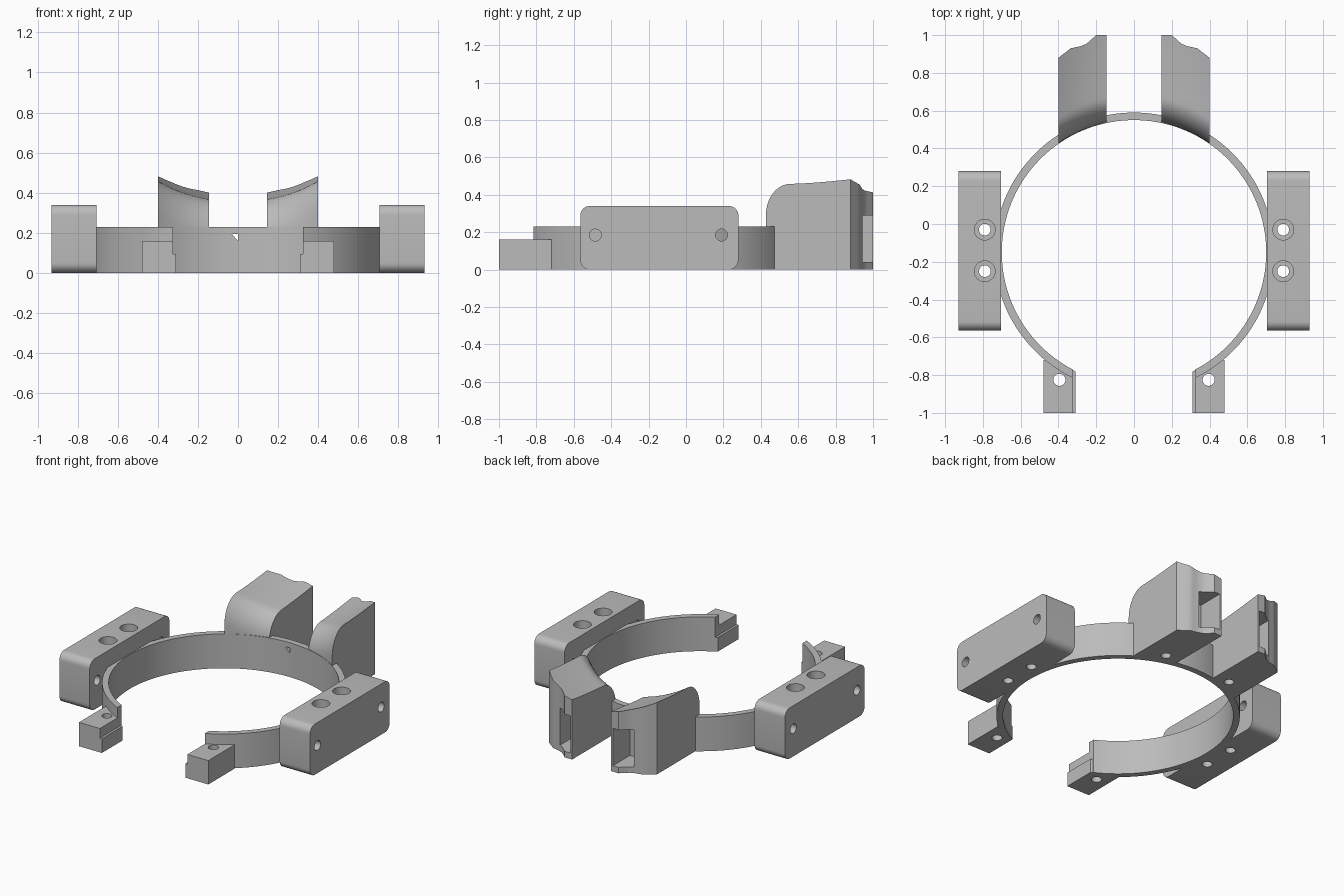
import bpy, bmesh, math
from mathutils import Matrix, Vector

if "Cube" in bpy.data.objects:
    bpy.data.objects.remove(bpy.data.objects["Cube"])

grey = bpy.data.materials.new("plain_grey")
grey.use_nodes = True
colour = (0.5, 0.5, 0.5, 1)
grey.diffuse_color = colour
grey.node_tree.nodes["Principled BSDF"].inputs["Base Color"].default_value = colour

CENTRE_Y, BORE, RIM, RING_H = -0.15, 0.70, 0.74, 0.23
END_X = 0.325


def to_object(name, bm):
    bmesh.ops.recalc_face_normals(bm, faces=bm.faces)
    mesh = bpy.data.meshes.new(name)
    bm.to_mesh(mesh)
    bm.free()
    obj = bpy.data.objects.new(name, mesh)
    bpy.context.collection.objects.link(obj)
    return obj


def loft(name, sections):
    """Skin a row of equal-length closed sections and cap both ends."""
    bm = bmesh.new()
    rows = [[bm.verts.new(p) for p in s] for s in sections]
    for a, b in zip(rows, rows[1:]):
        for i in range(len(a)):
            j = (i + 1) % len(a)
            bm.faces.new((a[i], a[j], b[j], b[i]))
    bm.faces.new(rows[0])
    bm.faces.new(rows[-1])
    return to_object(name, bm)


def box(name, lo, hi, bevel=0):
    bm = bmesh.new()
    lo, hi = Vector(lo), Vector(hi)
    bmesh.ops.create_cube(bm, size=1, matrix=Matrix.Translation((lo + hi) / 2)
                          @ Matrix.Diagonal((hi - lo).to_4d()))
    if bevel:
        edges = [e for e in bm.edges
                 if abs(e.verts[0].co.x - e.verts[1].co.x) > 0.01]
        bmesh.ops.bevel(bm, geom=edges, offset=bevel, segments=8,
                        profile=0.5, affect="EDGES")
    return to_object(name, bm)


def cylinder(at, radius, depth, along_x=False, segments=32):
    bm = bmesh.new()
    turn = Matrix.Rotation(math.pi / 2 if along_x else 0, 4, "Y")
    bmesh.ops.create_cone(bm, cap_ends=True, segments=segments, radius1=radius,
                          radius2=radius, depth=depth,
                          matrix=Matrix.Translation(at) @ turn)
    return to_object("cutter", bm)


def finish(obj, cutters=(), mirrored=True):
    """Cut, mirror, colour and shade one part."""
    for c in cutters:
        c.hide_render = True
        m = obj.modifiers.new("cut", "BOOLEAN")
        m.operation, m.solver, m.object = "DIFFERENCE", "EXACT", c
    if mirrored:
        m = obj.modifiers.new("mirror", "MIRROR")
        m.use_mirror_merge = False
    bpy.context.view_layer.update()
    graph = bpy.context.evaluated_depsgraph_get()
    mesh = bpy.data.meshes.new_from_object(obj.evaluated_get(graph))
    obj.modifiers.clear()
    obj.data = mesh
    for c in cutters:
        bpy.data.objects.remove(c)
    mesh.materials.clear()
    mesh.materials.append(grey)
    bpy.ops.object.select_all(action="DESELECT")
    obj.select_set(True)
    bpy.context.view_layer.objects.active = obj
    bpy.ops.object.shade_smooth_by_angle(angle=math.radians(30))


# Open ring, with its ends trimmed flat at the front
def ring_point(radius, z, t):
    start = math.asin(END_X / radius)
    a = start + t * (2 * math.pi - 2 * start)
    return (radius * math.sin(a), CENTRE_Y - radius * math.cos(a), z)


STEPS = 120
corners = [(BORE, 0), (RIM, 0), (RIM, RING_H), (BORE, RING_H)]
ring = loft("open_ring", [[ring_point(r, z, i / STEPS) for r, z in corners]
                          for i in range(STEPS + 1)])
notch = [(-0.032, 0.195), (0, 0.195), (0, 0.16)]
finish(ring, [loft("cutter", [[(x, y, z) for x, z in notch] for y in (0.5, 0.65)])],
       mirrored=False)

# Side blocks with rounded ends, counterbored and cross-drilled
block = box("side_block", (0.705, -0.565, 0), (0.93, 0.28, 0.34), bevel=0.05)
holes = []
for y in (-0.03, -0.25):
    holes.append(cylinder((0.79, y, 0.17), 0.031, 1))
    holes.append(cylinder((0.79, y, 0.34), 0.055, 0.2))
for y in (-0.485, 0.19):
    holes.append(cylinder((0.82, y, 0.185), 0.032, 0.6, along_x=True))
finish(block, holes)

# Front feet with a low inner lip
section = [(0.31, 0), (0.48, 0), (0.48, 0.16), (END_X, 0.16),
           (END_X, 0.095), (0.31, 0.095)]
foot = loft("front_foot", [[(x, y, z) for x, z in section] for y in (-1, -0.72)])
finish(foot, [cylinder((0, CENTRE_Y, 0), BORE + 0.003, 1, segments=128),
              cylinder((0.395, -0.825, 0.08), 0.032, 0.5)])

# Rear saddle supports: hollow-topped, rounded over at the front
BACK = [(0.145, 1), (0.2, 1), (0.25, 0.955), (0.28, 0.942), (0.335, 0.93), (0.4, 0.88)]


def back_y(x):
    for (x0, y0), (x1, y1) in zip(BACK, BACK[1:]):
        if x <= x1 + 1e-6:
            return y0 + (y1 - y0) * (x - x0) / (x1 - x0)


def saddle_z(x, y):
    dish = 0.78 - math.sqrt(0.78 ** 2 - x * x)
    return 0.348 + dish + 0.027 * max(0, (y - 0.55) / 0.35) ** 1.5


def support_section(x):
    front = CENTRE_Y + math.sqrt((BORE + 0.002) ** 2 - x * x)
    back = back_y(x)
    drop, run = 0.17, 0.13
    pts = [(x, front, 0)]
    for i in range(11):
        a = i / 10 * math.pi / 2
        y = front + run * (1 - math.cos(a))
        pts.append((x, y, saddle_z(x, y) - drop * (1 - math.sin(a))))
    for i in range(1, 9):
        y = front + run + (back - front - run) * i / 8
        pts.append((x, y, saddle_z(x, y)))
    return pts + [(x, back, 0)]


xs = []
for (x0, _), (x1, _) in zip(BACK, BACK[1:]):
    xs += [x0 + (x1 - x0) * i / 3 for i in range(3)]
support = loft("rear_support", [support_section(x) for x in xs + [0.4]])
finish(support, [box("cutter", (0.158, 0.82, 0.04), (0.275, 1.2, 0.29)),
                 cylinder((0.25, 0.6, 0), 0.03, 0.3)])
